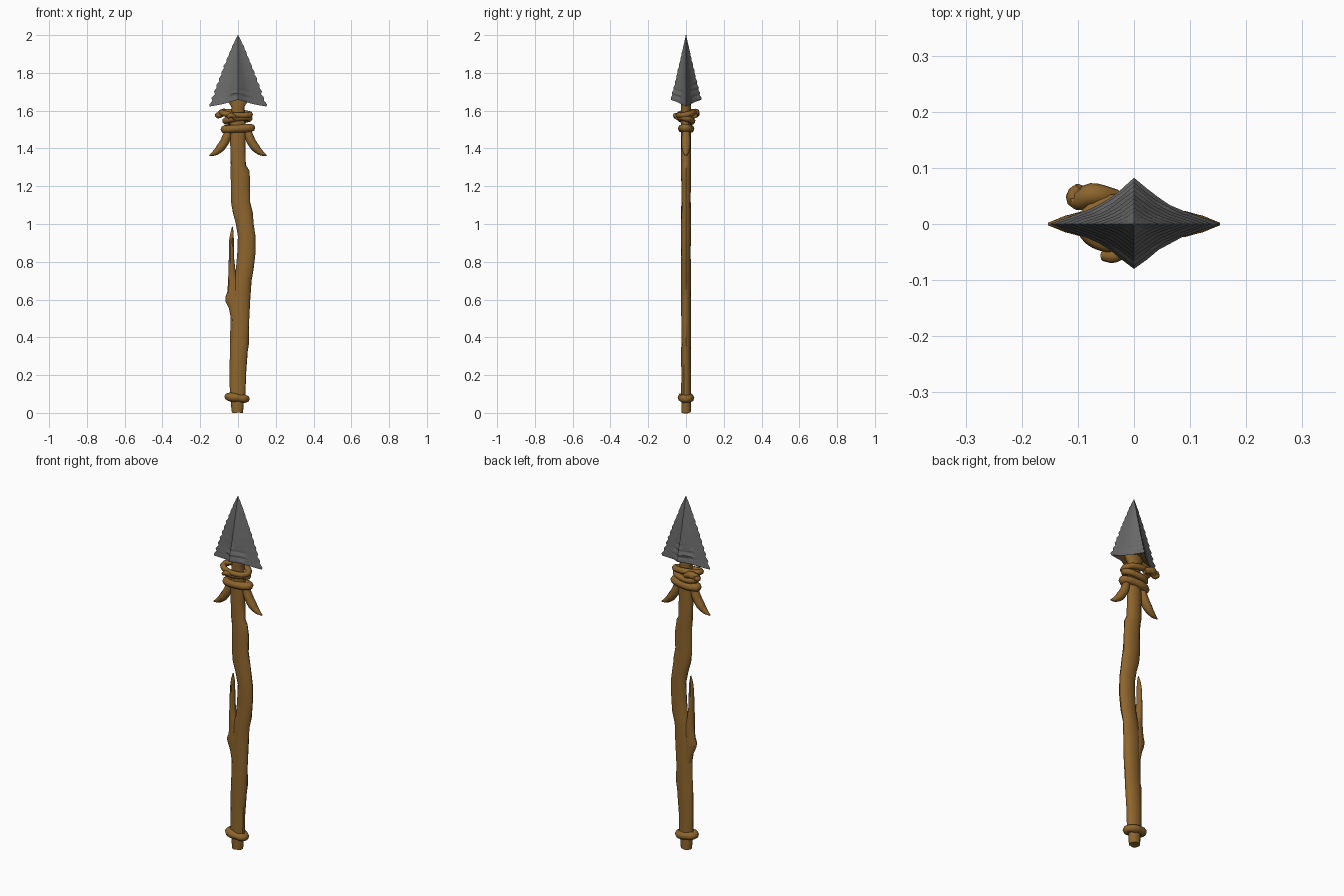
import bpy, bmesh, math, random
from mathutils import Vector

random.seed(4)
if "Cube" in bpy.data.objects:
    bpy.data.objects.remove(bpy.data.objects["Cube"], do_unlink=True)


def material(name, rgb):
    m = bpy.data.materials.new(name)
    m.use_nodes = True
    m.diffuse_color = (*rgb, 1)
    m.node_tree.nodes["Principled BSDF"].inputs["Base Color"].default_value = (*rgb, 1)
    return m


WOOD = material("brown wood", (0.27, 0.13, 0.026))
STONE = material("grey stone", (0.145, 0.145, 0.145))


def smooth(obj, angle):
    bpy.ops.object.select_all(action="DESELECT")
    obj.select_set(True)
    bpy.context.view_layer.objects.active = obj
    bpy.ops.object.shade_smooth_by_angle(angle=math.radians(angle))


def skin(name, rings, mats, angle=40):
    """Join rings of points into one closed mesh."""
    bm = bmesh.new()
    loops = [[bm.verts.new(p) for p in ring] for ring in rings]
    n = len(loops[0])
    for a, b in zip(loops, loops[1:]):
        for i in range(n):
            j = (i + 1) % n
            bm.faces.new((a[i], a[j], b[j], b[i]))
    bm.faces.new(loops[0])
    bm.faces.new(loops[-1])
    bmesh.ops.recalc_face_normals(bm, faces=bm.faces)
    mesh = bpy.data.meshes.new(name)
    bm.to_mesh(mesh)
    bm.free()
    obj = bpy.data.objects.new(name, mesh)
    bpy.context.collection.objects.link(obj)
    for m in mats:
        mesh.materials.append(m)
    smooth(obj, angle)
    return obj


def limb(name, stations, ry, jitter=0.0, sides=14):
    """Upright limb from (z, left x, right x) stations, oval in section."""
    rings = []
    for z, lo, hi in stations:
        depth = min(ry, (hi - lo) * 0.6)
        ring = []
        for i in range(sides):
            a = math.tau * i / sides
            k = 1 + random.uniform(-jitter, jitter)
            ring.append(((lo + hi) / 2 + (hi - lo) / 2 * k * math.cos(a),
                         depth * k * math.sin(a), z + random.uniform(-jitter, jitter) * 0.1))
        rings.append(ring)
    return skin(name, rings, [WOOD])


def cord(name, points, radii, closed=False):
    """Round cord through points, with a radius at each one."""
    data = bpy.data.curves.new(name, "CURVE")
    data.dimensions = "3D"
    data.bevel_depth = 1
    data.bevel_resolution = 2
    data.resolution_u = 5
    data.use_fill_caps = True
    s = data.splines.new("BEZIER")
    s.bezier_points.add(len(points) - 1)
    for bp, p, r in zip(s.bezier_points, points, radii):
        bp.co = p
        bp.radius = r
        bp.handle_left_type = bp.handle_right_type = "AUTO"
    s.use_cyclic_u = closed
    data.materials.append(WOOD)
    obj = bpy.data.objects.new(name, data)
    bpy.context.collection.objects.link(obj)
    bpy.ops.object.select_all(action="DESELECT")
    obj.select_set(True)
    bpy.context.view_layer.objects.active = obj
    bpy.ops.object.convert(target="MESH")
    smooth(bpy.context.object, 50)


def wrap(name, x, z, rx, ry, r, tilt=0.0, lean=0.0):
    """Uneven oval binding around the shaft."""
    pts, radii = [], []
    for i in range(10):
        a = math.tau * i / 10
        pts.append((x + rx * math.cos(a), ry * math.sin(a),
                    z + tilt * math.cos(a) + lean * math.sin(a)))
        radii.append(r * random.uniform(0.88, 1.12))
    cord(name, pts, radii, True)


# Crooked shaft, bottom peg and neck
limb("shaft", [(0.06, -0.043, 0.04), (0.2, -0.045, 0.042), (0.33, -0.044, 0.052),
               (0.36, -0.042, 0.058), (0.48, -0.038, 0.06), (0.6, -0.034, 0.063),
               (0.7, -0.024, 0.07), (0.76, -0.01, 0.082), (0.85, -0.003, 0.091),
               (0.94, 0.0, 0.091), (1.0, -0.012, 0.084), (1.06, -0.029, 0.076),
               (1.12, -0.035, 0.066), (1.22, -0.036, 0.064), (1.28, -0.038, 0.058),
               (1.31, -0.04, 0.042), (1.42, -0.042, 0.04), (1.54, -0.043, 0.043)],
     0.026, 0.05)
limb("bottom_peg", [(0.0, -0.033, 0.026), (0.03, -0.036, 0.03), (0.08, -0.036, 0.032)], 0.026, 0.03)
limb("neck", [(1.5, -0.04, 0.04), (1.58, -0.036, 0.036), (1.62, -0.034, 0.034),
              (1.65, -0.055, 0.055), (1.69, -0.06, 0.06)], 0.026, 0.03)

# Side branch with a broken nub
limb("branch", [(0.49, -0.035, 0.0), (0.55, -0.048, 0.01), (0.59, -0.064, 0.015),
                (0.61, -0.069, 0.015), (0.64, -0.058, 0.012), (0.7, -0.052, 0.004),
                (0.74, -0.051, -0.012), (0.82, -0.049, -0.02), (0.91, -0.047, -0.022),
                (0.95, -0.041, -0.023), (0.985, -0.032, -0.027)], 0.02, 0.04, 10)

# Bindings at the bottom and below the head
wrap("bottom_binding", -0.005, 0.08, 0.048, 0.022, 0.021, -0.006)
wrap("lower_binding", 0, 1.505, 0.07, 0.022, 0.022, 0.004)
wrap("middle_binding", -0.003, 1.553, 0.062, 0.032, 0.017, 0.007, -0.008)
wrap("upper_binding", -0.012, 1.585, 0.076, 0.04, 0.015, -0.006, 0.008)
cord("back_knot", [(-0.03, 0.045, 1.575), (-0.075, 0.052, 1.59), (-0.105, 0.045, 1.575),
                   (-0.095, 0.066, 1.585)], [0.016, 0.021, 0.017, 0.01])
cord("front_knot", [(-0.015, -0.038, 1.56), (-0.035, -0.056, 1.575), (-0.056, -0.057, 1.565)],
     [0.014, 0.013, 0.009])

# Pair of hanging tusks
for side, label in ((1, "left_tusk"), (-1, "right_tusk")):
    cord(label, [(side * 0.05, 0, 1.50), (side * 0.064, 0, 1.45), (side * 0.092, 0, 1.405),
                 (side * 0.122, 0, 1.377), (side * 0.152, 0, 1.362)],
         [0.019, 0.024, 0.023, 0.015, 0.003])

# Chipped stone head: concave diamond section in overlapping steps
PER = 6


def diamond(half_x, half_y, z, bow, rough=0.0):
    ring = []
    for q in range(4):
        for i in range(PER):
            t = i / PER
            a, b = (1 - t, t) if q % 2 == 0 else (t, 1 - t)
            sx = 1 if q in (0, 3) else -1
            sy = 1 if q < 2 else -1
            k = (1 - 0.16 * math.sin(math.pi * t)) * (1 + random.uniform(-rough, rough))
            ring.append(Vector((sx * a * half_x * k, sy * b * half_y * k, z + bow * b)))
    return ring


STEPS = 11
rings = [diamond(0.035, 0.022, 1.67, 0.0), diamond(0.135, 0.07, 1.632, 0.03),
         diamond(0.15, 0.08, 1.622, 0.035)]
for i in range(STEPS):
    h = i / STEPS
    for dh, flare in ((0.25, 1.025), (0.85, 0.955)):
        f = h + dh / STEPS
        width = (1 - f) ** 0.88
        rings.append(diamond(0.152 * width * flare, 0.081 * (1 - f) ** 0.95 * flare,
                             1.625 + 0.375 * f, 0.035 * (1 - f) ** 2, 0.018))
rings.append(diamond(0.003, 0.002, 2.0, 0.0))
head = skin("spear_head", rings, [STONE, WOOD], 28)

# Brown underside of the head
for face in head.data.polygons:
    if face.index < 4 * PER or face.normal.z < -0.75:
        face.material_index = 1 if face.center.z < 1.68 else 0
